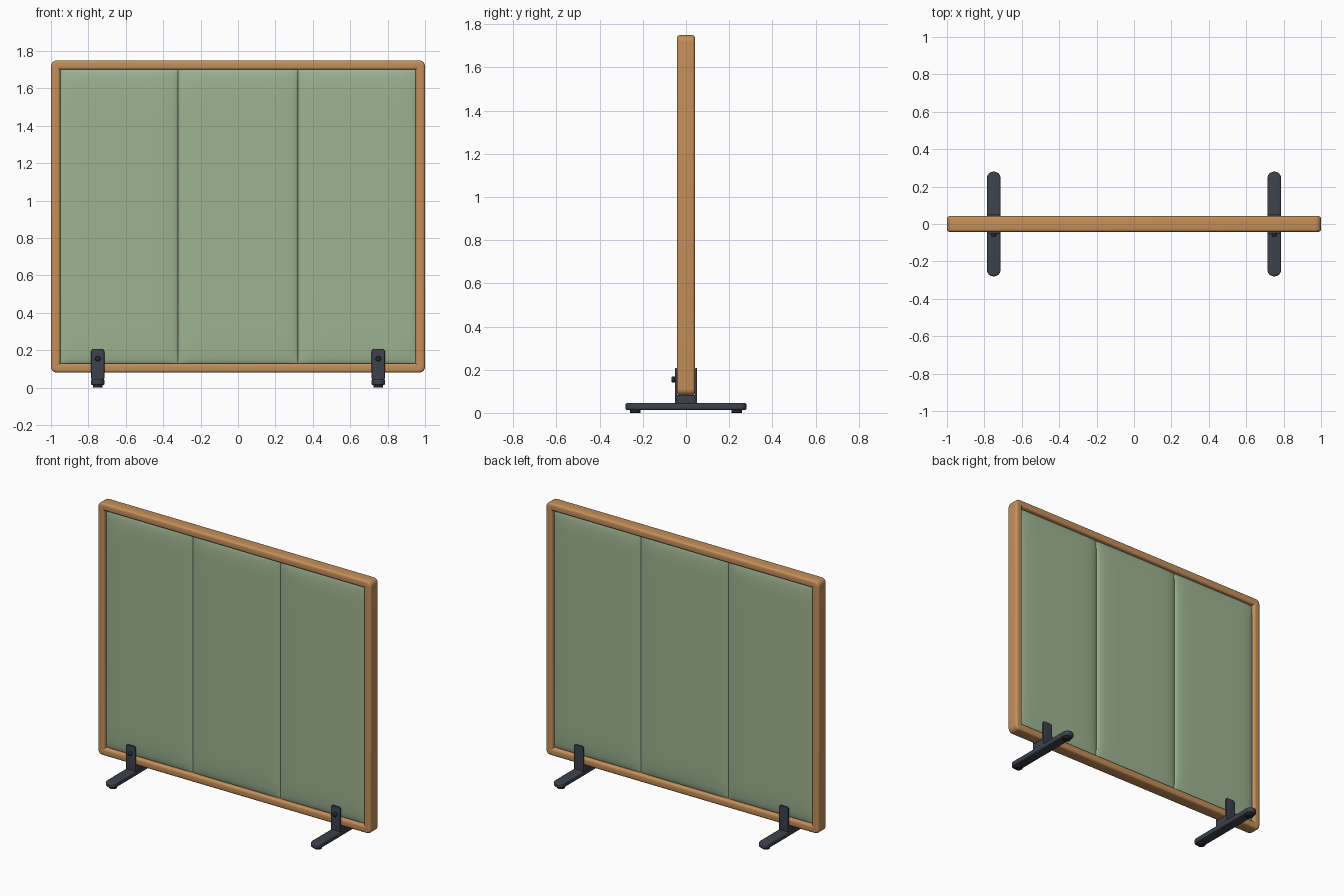
import bpy, bmesh
from math import sin, cos, pi, radians
from mathutils import Matrix, Vector

cube = bpy.data.objects.get("Cube")
if cube:
    bpy.data.objects.remove(cube, do_unlink=True)


def material(name, rgb):
    """Flat material from display-space 0-255 values."""
    m = bpy.data.materials.new(name)
    m.use_nodes = True
    lin = [((c / 255 + 0.055) / 1.055) ** 2.4 for c in rgb] + [1]
    m.diffuse_color = lin
    bsdf = m.node_tree.nodes["Principled BSDF"]
    bsdf.inputs["Base Color"].default_value = lin
    bsdf.inputs["Roughness"].default_value = 0.7
    return m


WOOD = material("oak wood", (196, 143, 90))
FABRIC = material("sage fabric", (157, 179, 145))
METAL = material("dark metal", (60, 65, 75))
RUBBER = material("black rubber", (38, 40, 46))


def finish(name, bm, mat, loc=(0, 0, 0), angle=35):
    bmesh.ops.recalc_face_normals(bm, faces=bm.faces)
    me = bpy.data.meshes.new(name)
    bm.to_mesh(me)
    bm.free()
    me.materials.append(mat)
    ob = bpy.data.objects.new(name, me)
    ob.location = loc
    bpy.context.collection.objects.link(ob)
    bpy.ops.object.select_all(action="DESELECT")
    ob.select_set(True)
    bpy.context.view_layer.objects.active = ob
    bpy.ops.object.shade_smooth_by_angle(angle=radians(angle))
    return ob


def rounded_rect(hw, hh, r, steps=6):
    """Outline of a rectangle with arc corners."""
    pts = []
    for k, (sx, sy) in enumerate([(1, 1), (-1, 1), (-1, -1), (1, -1)]):
        for i in range(steps + 1):
            a = (k + i / steps) * pi / 2
            pts.append((sx * (hw - r) + r * cos(a), sy * (hh - r) + r * sin(a)))
    return pts


def loft(name, hw, hh, r, profile, mat, loc, upright, ring=False):
    """Stack rounded rectangles; profile holds (inset, depth) pairs."""
    bm = bmesh.new()
    loops = []
    for inset, d in profile:
        outline = rounded_rect(hw - inset, hh - inset, max(r - inset, 0.001))
        loops.append([bm.verts.new((a, d, b) if upright else (a, b, d)) for a, b in outline])
    pairs = list(zip(loops, loops[1:]))
    if ring:
        pairs.append((loops[-1], loops[0]))
    else:
        bm.faces.new(loops[0])
        bm.faces.new(loops[-1])
    n = len(loops[0])
    for a, b in pairs:
        for i in range(n):
            j = (i + 1) % n
            bm.faces.new((a[i], a[j], b[j], b[i]))
    return finish(name, bm, mat, loc)


def slab_profile(half, bev):
    """Side profile of a slab with rounded rims."""
    arc = [i * pi / 8 for i in range(5)]
    low = [(bev * (1 - sin(a)), -half + bev * (1 - cos(a))) for a in arc]
    return low + [(i, -d) for i, d in reversed(low)]


def cylinder(name, r, depth, mat, loc, along_y=False, bev=0.003):
    bm = bmesh.new()
    rot = Matrix.Rotation(pi / 2, 4, "X") if along_y else Matrix()
    bmesh.ops.create_cone(bm, cap_ends=True, segments=24, radius1=r, radius2=r,
                          depth=depth, matrix=rot)
    rims = [e for e in bm.edges if len({f for f in e.link_faces if len(f.verts) > 4}) == 1]
    bmesh.ops.bevel(bm, geom=rims, offset=bev, segments=3, affect="EDGES", profile=0.5)
    return finish(name, bm, mat, loc)


# Wooden frame: rounded bar section swept around the border
ZMID, BAR, HALF_Y = 0.915, 0.05, 0.042
section = [(BAR / 2 - a, b) for a, b in rounded_rect(BAR / 2, HALF_Y, 0.014, 4)]
loft("frame", 1.0, 0.835, 0.032, section, WOOD, (0, 0, ZMID), True, ring=True)


# Padded fabric panels, domed on both sides
def cushion(name, x, hw, hh, edge, puff, nu=24, nv=40):
    bm = bmesh.new()
    sheets = []
    for side in (-1, 1):
        sheet = []
        for i in range(nu + 1):
            u = -cos(pi * i / nu)
            row = []
            for j in range(nv + 1):
                v = -cos(pi * j / nv)
                dome = (max(0, 1 - abs(u) ** 6) * max(0, 1 - abs(v) ** 14)) ** 0.5
                row.append(bm.verts.new((u * hw, side * (edge + puff * dome), v * hh)))
            sheet.append(row)
        for i in range(nu):
            for j in range(nv):
                bm.faces.new((sheet[i][j], sheet[i + 1][j], sheet[i + 1][j + 1], sheet[i][j + 1]))
        sheets.append(sheet)
    # Side walls join the two faces
    rims = [[s[i][0] for i in range(nu)] + [s[nu][j] for j in range(nv)]
            + [s[i][nv] for i in range(nu, 0, -1)] + [s[0][j] for j in range(nv, 0, -1)]
            for s in sheets]
    n = len(rims[0])
    for i in range(n):
        j = (i + 1) % n
        bm.faces.new((rims[0][i], rims[0][j], rims[1][j], rims[1][i]))
    return finish(name, bm, FABRIC, (x, 0, ZMID), 60)


WIDTH = 0.64
for label, k in (("right", -1), ("middle", 0), ("left", 1)):
    cushion(label + "_panel", k * WIDTH, WIDTH / 2, 0.79, 0.012, 0.02)

# Feet with clamp brackets, bolts and rubber pads
for label, s in (("right", -1), ("left", 1)):
    x = s * 0.75
    loft(label + "_foot", 0.036, 0.28, 0.034, slab_profile(0.016, 0.008),
         METAL, (x, 0, 0.03), False)
    loft(label + "_bracket_base", 0.034, 0.05, 0.003, slab_profile(0.02, 0.002),
         METAL, (x, 0, 0.062), False)
    for end, e in (("front", -1), ("back", 1)):
        loft(f"{label}_{end}_bracket_plate", 0.035, 0.085, 0.014, slab_profile(0.005, 0.002),
             METAL, (x, e * 0.047, 0.122), True)
        cylinder(f"{label}_{end}_pad", 0.025, 0.016, RUBBER, (x, e * 0.235, 0.008))
    cylinder(label + "_bolt", 0.014, 0.018, RUBBER, (x, -0.058, 0.155), True, 0.006)
